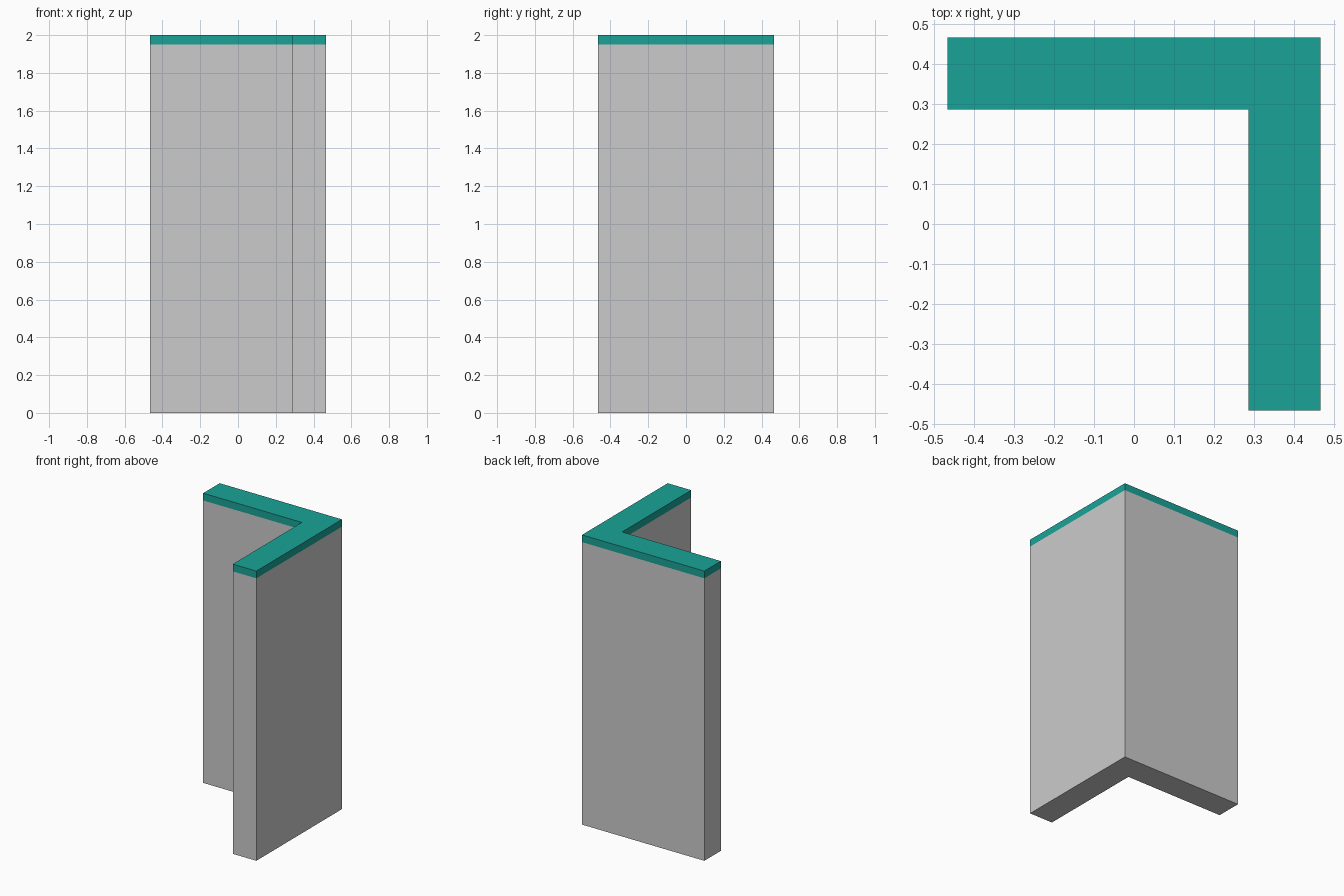
import bpy, bmesh

if "Cube" in bpy.data.objects:
    bpy.data.objects.remove(bpy.data.objects["Cube"])

HALF, INNER = 0.467, 0.287      # outer half width, inner corner
BAND_Z, TOP_Z = 1.95, 2.0       # coloured band and overall height

teal = bpy.data.materials.new("teal_cap")
teal.diffuse_color = (0.01, 0.37, 0.31, 1)
teal.use_nodes = True
teal.node_tree.nodes["Principled BSDF"].inputs["Base Color"].default_value = teal.diffuse_color

# L-shaped footprint: one arm along the back, one along the right
profile = [(-HALF, INNER), (INNER, INNER), (INNER, -HALF),
           (HALF, -HALF), (HALF, HALF), (-HALF, HALF)]

bm = bmesh.new()
ring = [bm.verts.new((x, y, 0)) for x, y in profile]
bm.faces.new(ring)


def raise_ring(lower, z, material):
    """Stack a band of side walls on the ring below."""
    upper = [bm.verts.new((x, y, z)) for x, y in profile]
    for i in range(len(lower)):
        j = (i + 1) % len(lower)
        face = bm.faces.new((lower[i], lower[j], upper[j], upper[i]))
        face.material_index = material
    return upper


# Grey wall, then the flush coloured band and top
ring = raise_ring(ring, BAND_Z, 0)
ring = raise_ring(ring, TOP_Z, 1)
bm.faces.new(ring).material_index = 1
bmesh.ops.recalc_face_normals(bm, faces=bm.faces)

mesh = bpy.data.meshes.new("corner_wall")
mesh.materials.append(None)
mesh.materials.append(teal)
bm.to_mesh(mesh)
bm.free()
wall = bpy.data.objects.new("corner_wall", mesh)
bpy.context.collection.objects.link(wall)
